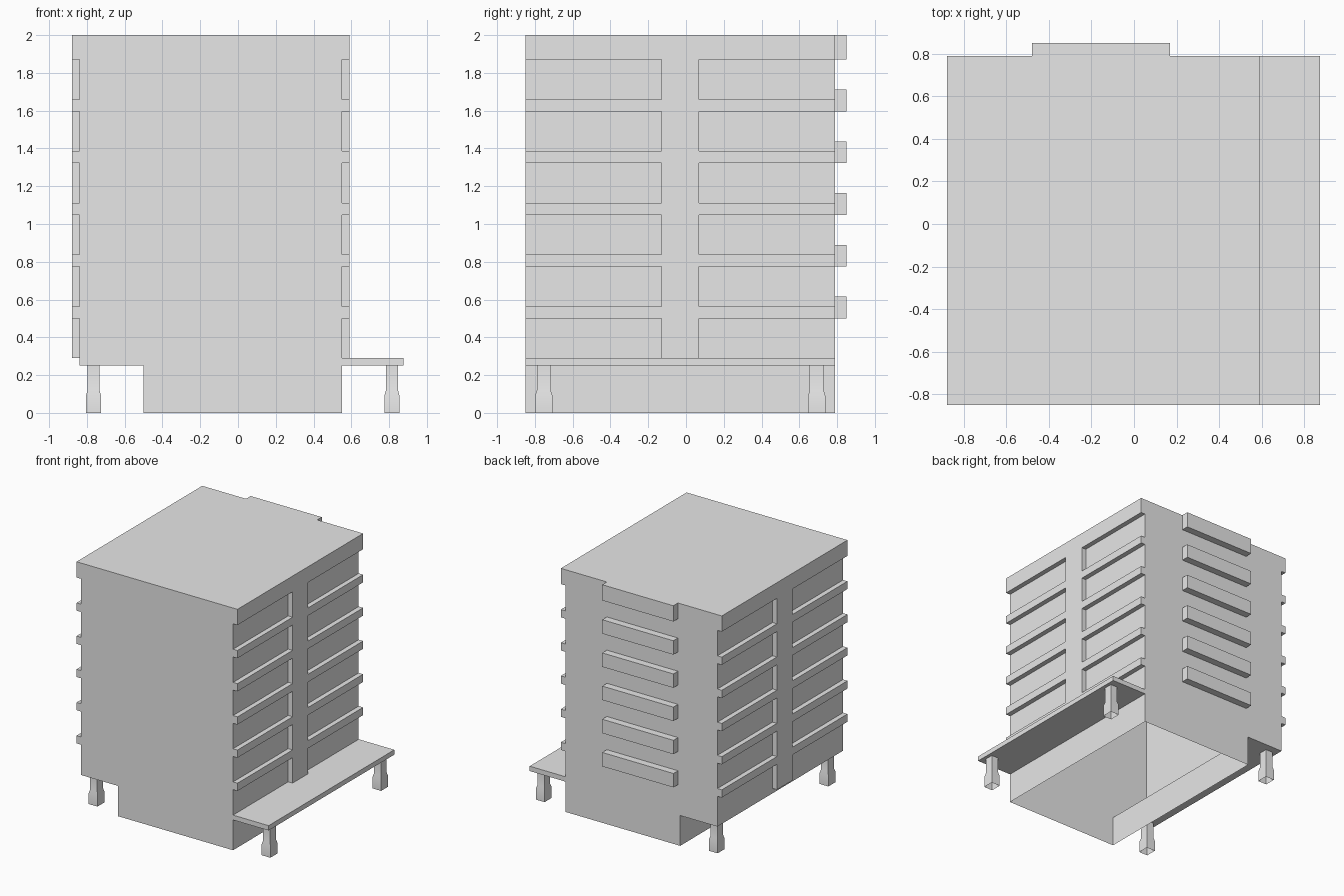
import bpy, bmesh
from mathutils import Vector

cube = bpy.data.objects.get("Cube")
if cube:
    bpy.data.objects.remove(cube, do_unlink=True)

GREY = (0.8, 0.8, 0.8, 1)
grey = bpy.data.materials.new("light grey")
grey.use_nodes = True
grey.diffuse_color = GREY
grey.node_tree.nodes["Principled BSDF"].inputs["Base Color"].default_value = GREY

FRONT, BACK = -0.85, 0.79
LEFT, RIGHT = -0.84, 0.55      # core wall planes
RELIEF = 0.04                  # facade depth
ROOF, SOFFIT, DECK = 2.0, 0.25, 0.29
FLOORS = [0.5 + 0.274 * i for i in range(6)]


def finish(name, bm):
    bmesh.ops.recalc_face_normals(bm, faces=bm.faces)
    mesh = bpy.data.meshes.new(name)
    bm.to_mesh(mesh)
    bm.free()
    obj = bpy.data.objects.new(name, mesh)
    obj.data.materials.append(grey)
    bpy.context.collection.objects.link(obj)
    return obj


def prism(name, outline, offset, drop=None):
    """Extrude an outline by offset; drop removes faces for which it is true."""
    bm = bmesh.new()
    face = bm.faces.new([bm.verts.new(p) for p in outline])
    ext = bmesh.ops.extrude_face_region(bm, geom=[face], use_keep_orig=True)
    moved = [g for g in ext["geom"] if isinstance(g, bmesh.types.BMVert)]
    bmesh.ops.translate(bm, verts=moved, vec=Vector(offset))
    bmesh.ops.recalc_face_normals(bm, faces=bm.faces)
    if drop:
        gone = [f for f in bm.faces if drop(f.calc_center_median())]
        bmesh.ops.delete(bm, geom=gone, context='FACES')
    return finish(name, bm)


def box(name, x, y, z, drop=None):
    outline = [(x[0], y[0], z[0]), (x[1], y[0], z[0]),
               (x[1], y[0], z[1]), (x[0], y[0], z[1])]
    return prism(name, outline, (0, y[1] - y[0], 0), drop)


# Hollow building shell, open underneath, set back over the left side
shell = [(-0.5, 0), (RIGHT, 0), (RIGHT, ROOF), (LEFT, ROOF),
         (LEFT, SOFFIT), (-0.5, SOFFIT)]
prism("building_shell", [(x, FRONT, z) for x, z in shell],
      (0, BACK - FRONT, 0), lambda c: c.z < 0.001)

# Side facades: a central pier with floor bands reaching both corners
bands = [(z, z + 0.064) for z in FLOORS[:-1]] + [(FLOORS[-1], ROOF)]
PIER = (-0.13, 0.07)


def comb_side(pier_y, end_y):
    pts = [(pier_y, DECK)]
    for low, high in bands:
        pts += [(pier_y, low), (end_y, low), (end_y, high)]
        if high < ROOF:
            pts.append((pier_y, high))
    return pts


comb = comb_side(PIER[1], BACK) + comb_side(PIER[0], FRONT)[::-1]
for name, x, depth in (("right_facade", RIGHT, RELIEF), ("left_facade", LEFT, -RELIEF)):
    prism(name, [(x, y, z) for y, z in comb], (depth, 0, 0),
          lambda c: abs(c.x - x) < 0.001)

# Rear balconies
for i, z in enumerate(FLOORS):
    top = ROOF if i == len(FLOORS) - 1 else z + 0.115
    box(f"rear_balcony_{i + 1}", (-0.48, 0.17), (BACK, 0.85), (z, top),
        lambda c: abs(c.y - BACK) < 0.001)

# Side canopy
box("canopy", (RIGHT, 0.875), (FRONT, BACK), (SOFFIT, DECK))


# Square columns with a wider foot
def column(name, cx, cy):
    bm = bmesh.new()
    rings = []
    for z, hx, hy in ((0, 0.04, 0.046), (0.09, 0.04, 0.046),
                      (0.12, 0.032, 0.037), (SOFFIT, 0.032, 0.037)):
        rings.append([bm.verts.new((cx + sx * hx, cy + sy * hy, z))
                      for sx, sy in ((-1, -1), (1, -1), (1, 1), (-1, 1))])
    for a, b in zip(rings, rings[1:]):
        for i in range(4):
            j = (i + 1) % 4
            bm.faces.new((a[i], a[j], b[j], b[i]))
    obj = finish(name, bm)
    bpy.ops.object.select_all(action='DESELECT')
    obj.select_set(True)
    bpy.context.view_layer.objects.active = obj
    bpy.ops.object.shade_smooth_by_angle()


for side, cx in (("left", -0.765), ("right", 0.815)):
    for end, cy in (("front", -0.753), ("back", 0.692)):
        column(f"{side}_{end}_column", cx, cy)
